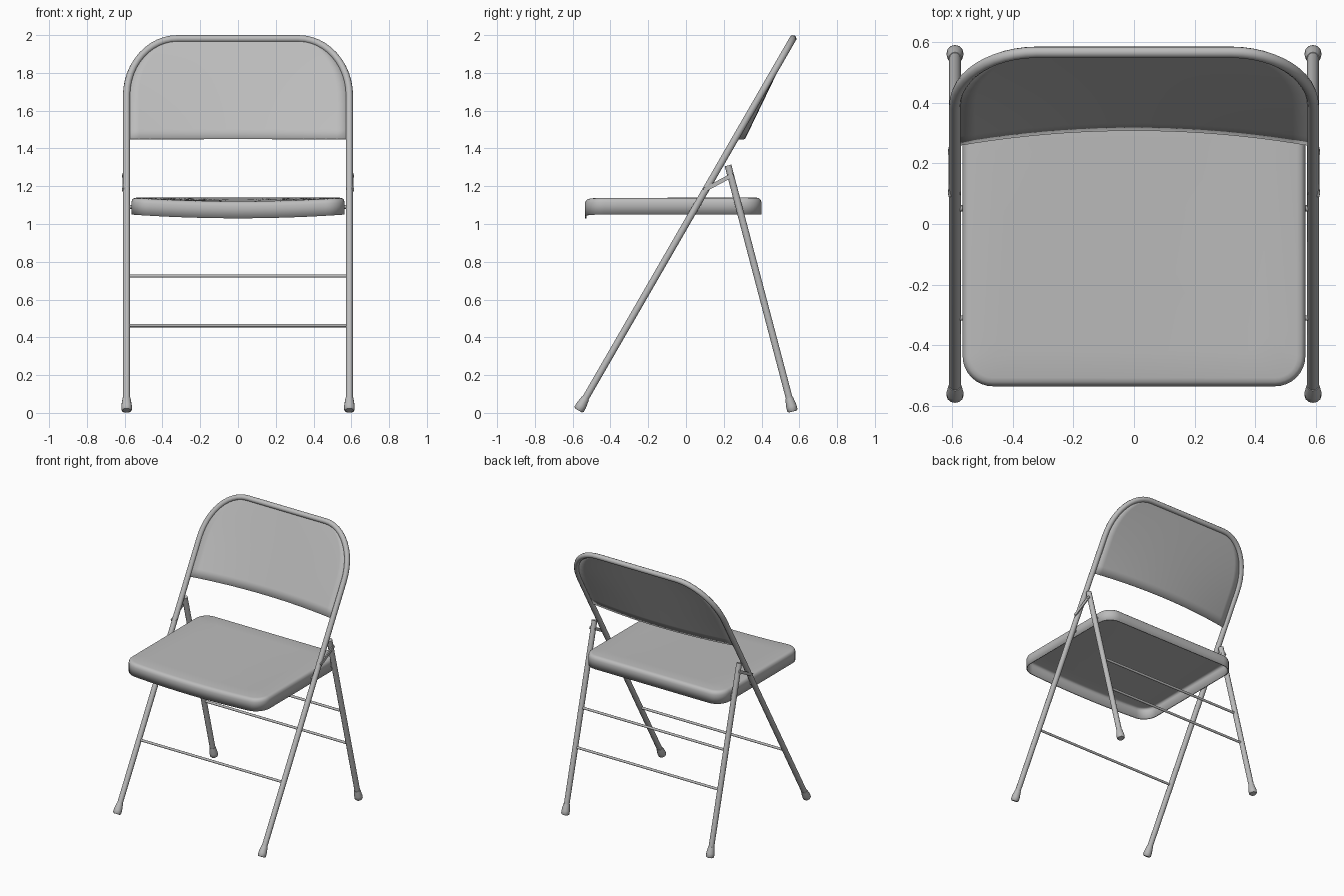
import bpy, bmesh, math
from mathutils import Vector

cube = bpy.data.objects.get("Cube")
if cube:
    bpy.data.objects.remove(cube, do_unlink=True)

steel = bpy.data.materials.new("grey steel")
steel.use_nodes = True
GREY = (0.5, 0.5, 0.5, 1)
steel.diffuse_color = GREY
steel.node_tree.nodes["Principled BSDF"].inputs["Base Color"].default_value = GREY

TUBE_X, TUBE_R = 0.59, 0.019


def front_y(z):
    """Depth of the leaning front frame at a height."""
    return 0.577 * (z - 1.0)


def rear_y(z):
    """Depth of the rear legs at a height."""
    return 0.567 - 0.263 * z


def finish(obj, angle=40):
    obj.data.materials.clear()
    obj.data.materials.append(steel)
    bpy.ops.object.select_all(action="DESELECT")
    obj.select_set(True)
    bpy.context.view_layer.objects.active = obj
    bpy.ops.object.shade_smooth_by_angle(angle=math.radians(angle))
    return obj


def from_bmesh(name, bm):
    bmesh.ops.recalc_face_normals(bm, faces=bm.faces)
    mesh = bpy.data.meshes.new(name)
    bm.to_mesh(mesh)
    bm.free()
    obj = bpy.data.objects.new(name, mesh)
    bpy.context.collection.objects.link(obj)
    return obj


def tube(name, points, radius):
    curve = bpy.data.curves.new(name, "CURVE")
    curve.dimensions = "3D"
    curve.bevel_depth = radius
    curve.bevel_resolution = 3
    curve.use_fill_caps = True
    spline = curve.splines.new("POLY")
    spline.points.add(len(points) - 1)
    for p, co in zip(spline.points, points):
        p.co = (*co, 1)
    obj = bpy.data.objects.new(name, curve)
    bpy.context.collection.objects.link(obj)
    bpy.ops.object.select_all(action="DESELECT")
    obj.select_set(True)
    bpy.context.view_layer.objects.active = obj
    bpy.ops.object.convert(target="MESH")
    return finish(bpy.context.view_layer.objects.active)


def bridge(bm, a, b):
    for i in range(len(a)):
        j = (i + 1) % len(a)
        bm.faces.new((a[i], a[j], b[j], b[i]))


def foot(name, base, direction):
    """Flared end cap turned around the leg's axis."""
    bm = bmesh.new()
    rings = []
    for h, r in ((0, 0.022), (0.008, 0.028), (0.03, 0.028), (0.075, 0.021)):
        rings.append([bm.verts.new((r * math.cos(a), r * math.sin(a), h))
                      for a in (math.tau * k / 12 for k in range(12))])
    for a, b in zip(rings, rings[1:]):
        bridge(bm, a, b)
    bm.faces.new(rings[0])
    bm.faces.new(rings[-1])
    obj = from_bmesh(name, bm)
    obj.rotation_euler = Vector(direction).to_track_quat("Z", "Y").to_euler()
    obj.location = base
    return finish(obj)


# Front frame: one bent tube, legs and rounded top in a leaning plane
CORNER_X, CORNER_Z, RX, RZ = 0.32, 1.68, 0.27, 0.301
half = [(TUBE_X, 0.03)]
for k in range(13):
    a = math.pi / 2 * k / 12
    half.append((CORNER_X + RX * math.cos(a), CORNER_Z + RZ * math.sin(a)))
outline = half + [(-x, z) for x, z in reversed(half)]
tube("front_frame", [(x, front_y(z), z) for x, z in outline], TUBE_R)

# Backrest: thin sheet bowed backwards, most at its lower edge
bm = bmesh.new()
ROWS, COLS, LOW, HIGH = 16, 20, 1.45, 1.98
grid = []
for r in range(ROWS + 1):
    v = math.sin(math.pi / 2 * r / ROWS)
    z = LOW + (HIGH - LOW) * v
    t = min(1, max(0, (z - CORNER_Z) / RZ))
    width = CORNER_X + RX * math.sqrt(1 - t * t) - 0.008
    row = []
    for c in range(COLS + 1):
        u = 2 * c / COLS - 1
        bow = 0.05 * (1 - u * u) * (1 - v)
        row.append(bm.verts.new((u * width, front_y(z) + bow, z)))
    grid.append(row)
for a, b in zip(grid, grid[1:]):
    for c in range(COLS):
        bm.faces.new((a[c], a[c + 1], b[c + 1], b[c]))
backrest = from_bmesh("backrest", bm)
solid = backrest.modifiers.new("thickness", "SOLIDIFY")
solid.thickness = 0.006
solid.offset = 0
finish(backrest)

# Seat: pressed pan with rounded corners, open underneath, dished at the front
SEAT_X, FRONT, BACK, ROUND = 0.565, -0.535, 0.40, 0.10
mid_y, half_y = (FRONT + BACK) / 2, (BACK - FRONT) / 2


def seat_outline(inset):
    r = ROUND - inset
    cx, cy = SEAT_X - ROUND, half_y - ROUND
    pts = []
    for q, (sx, sy) in enumerate(((1, 1), (-1, 1), (-1, -1), (1, -1))):
        for k in range(9):
            a = math.pi / 2 * (q + k / 8)
            pts.append(Vector((sx * cx + r * math.cos(a), sy * cy + r * math.sin(a))))
    dense = []
    for i, p in enumerate(pts):
        n = pts[(i + 1) % len(pts)]
        steps = 10 if (n - p).length > 0.3 else 1
        dense += [p.lerp(n, s / steps) for s in range(steps)]
    return dense


def dish(x, y):
    forward = min(1, max(0, (half_y - y) / (2 * half_y)))
    return 0.02 * (1 - (x / SEAT_X) ** 2) * forward


bm = bmesh.new()
rings = []
levels = [(0, 1, 1.05), (0, 1, 1.115), (0.005, 1, 1.129), (0.014, 1, 1.137), (0.028, 1, 1.14)]
levels += [(0.028, s, 1.14) for s in (0.8, 0.6, 0.4, 0.2)]
for inset, scale, z in levels:
    rings.append([bm.verts.new((p.x * scale, p.y * scale + mid_y, z - dish(p.x * scale, p.y * scale)))
                  for p in seat_outline(inset)])
for a, b in zip(rings, rings[1:]):
    bridge(bm, a, b)
centre = bm.verts.new((0, mid_y, 1.14 - dish(0, 0)))
last = rings[-1]
for i in range(len(last)):
    bm.faces.new((last[i], last[(i + 1) % len(last)], centre))
seat = from_bmesh("seat", bm)
if seat.data.polygons[-1].normal.z < 0:
    seat.data.flip_normals()
solid = seat.modifiers.new("thickness", "SOLIDIFY")
solid.thickness = 0.008
solid.offset = -1
finish(seat)

# Legs, feet, links and pins on both sides
for side, s in (("left", 1), ("right", -1)):
    x = s * TUBE_X
    tube(f"rear_leg_{side}", [(x, rear_y(0.03), 0.03), (x, rear_y(1.31), 1.31)], TUBE_R)
    foot(f"front_foot_{side}", (x, front_y(0.013), 0.013), (0, 0.577, 1))
    foot(f"rear_foot_{side}", (x, rear_y(0.007), 0.007), (0, -0.263, 1))

    # Flat folding link between the front frame and the rear leg
    bm = bmesh.new()
    bmesh.ops.create_cube(bm, size=1)
    bmesh.ops.scale(bm, vec=(0.008, 0.175, 0.022), verts=bm.verts)
    link = from_bmesh(f"folding_link_{side}", bm)
    link.location = (s * 0.608, 0.172, 1.22)
    link.rotation_euler.x = math.atan2(0.08, 0.15)
    finish(link)

    for name, y, z in (("link_pin_front", 0.105, 1.184), ("link_pin_rear", 0.238, 1.255)):
        tube(f"{name}_{side}", [(s * 0.572, y, z), (s * 0.613, y, z)], 0.009)
    for name, depth in (("seat_pivot_front", front_y), ("seat_pivot_rear", rear_y)):
        tube(f"{name}_{side}", [(s * 0.56, depth(1.09), 1.09), (s * 0.585, depth(1.09), 1.09)], 0.01)

# Cross bars between the legs
for name, depth, z in (("front_cross_bar", front_y, 0.463),
                       ("lower_rear_cross_bar", rear_y, 0.46),
                       ("upper_rear_cross_bar", rear_y, 0.725)):
    tube(name, [(-0.58, depth(z), z), (0.58, depth(z), z)], 0.009)
